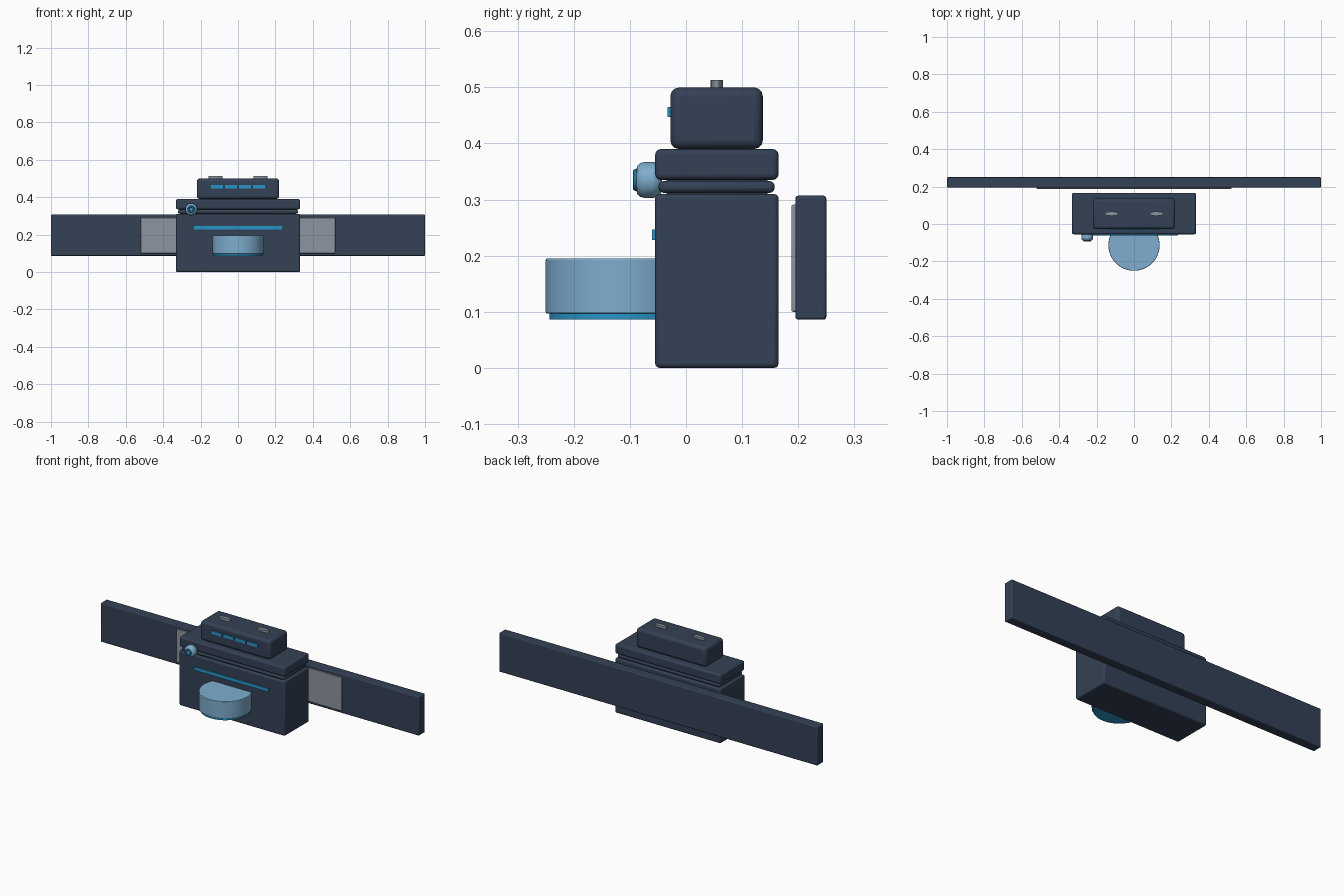
import bpy
from math import pi, radians

cube = bpy.data.objects.get("Cube")
if cube:
    bpy.data.objects.remove(cube, do_unlink=True)


def material(name, colour):
    m = bpy.data.materials.new(name)
    m.use_nodes = True
    m.diffuse_color = (*colour, 1)
    bsdf = next(n for n in m.node_tree.nodes if n.type == 'BSDF_PRINCIPLED')
    bsdf.inputs["Base Color"].default_value = (*colour, 1)
    return m


NAVY = material("dark slate", (0.034, 0.053, 0.09))
PALE = material("pale blue", (0.21, 0.42, 0.62))
BRIGHT = material("bright blue", (0.02, 0.30, 0.58))
GREY = material("metal grey", (0.26, 0.30, 0.35))


def finish(name, mat, bevel=0, segments=3):
    """Name and colour the active object, round its edges and shade it."""
    ob = bpy.context.object
    ob.name = name
    ob.data.materials.append(mat)
    bpy.ops.object.transform_apply(location=False, rotation=True, scale=True)
    if bevel:
        mod = ob.modifiers.new("rounded edges", 'BEVEL')
        mod.width = bevel
        mod.segments = segments
        mod.limit_method = 'ANGLE'
        mod.angle_limit = radians(40)
    bpy.ops.object.shade_smooth_by_angle(angle=radians(35))
    return ob


def box(name, mat, x, y, z, bevel=0):
    """Box from (low, high) ranges along each axis."""
    spans = (x, y, z)
    bpy.ops.mesh.primitive_cube_add(size=1, location=[(a + b) / 2 for a, b in spans])
    bpy.context.object.scale = [b - a for a, b in spans]
    return finish(name, mat, bevel)


def disc(name, mat, centre, radius, depth, bevel=0, tilt=0, squash=1):
    bpy.ops.mesh.primitive_cylinder_add(vertices=48, radius=radius, depth=depth,
                                        location=centre, rotation=(tilt, 0, 0))
    bpy.context.object.scale.y = squash
    return finish(name, mat, bevel)


# Housing: body, recessed seam, seam ring, lid and top module
box("body", NAVY, (-0.332, 0.332), (-0.055, 0.165), (0, 0.31), 0.008)
box("seam_core", NAVY, (-0.31, 0.31), (-0.035, 0.145), (0.30, 0.345))
box("seam_ring", NAVY, (-0.322, 0.322), (-0.049, 0.158), (0.312, 0.333), 0.009)
box("lid", NAVY, (-0.332, 0.332), (-0.055, 0.165), (0.335, 0.39), 0.01)
box("top_module", NAVY, (-0.22, 0.22), (-0.028, 0.137), (0.39, 0.50), 0.016)

# Light strips
box("front_strip", BRIGHT, (-0.235, 0.235), (-0.061, -0.05), (0.228, 0.247))
for i in range(4):
    x = -0.1125 + i * 0.075
    box(f"indicator_{i + 1}", BRIGHT, (x - 0.032, x + 0.032), (-0.033, -0.02), (0.447, 0.465))

# Top contacts
for side, x in (("right", -0.12), ("left", 0.12)):
    disc(f"{side}_contact", GREY, (x, 0.055, 0.504), 0.037, 0.018, squash=0.3)

# Round front dish with a bright underside
disc("dish", PALE, (0, -0.113, 0.146), 0.137, 0.098, 0.003)
disc("dish_base", BRIGHT, (0, -0.113, 0.093), 0.13, 0.014)

# Knob with a bright ring on its face
disc("knob", PALE, (-0.25, -0.066, 0.335), 0.032, 0.046, 0.015, tilt=pi / 2)
bpy.ops.mesh.primitive_torus_add(major_radius=0.014, minor_radius=0.006,
                                 major_segments=32, minor_segments=10,
                                 location=(-0.25, -0.089, 0.335), rotation=(pi / 2, 0, 0))
finish("knob_ring", BRIGHT)

# Belt and the backing plate between it and the body
box("belt", NAVY, (-1, 1), (0.195, 0.25), (0.086, 0.307), 0.005)
box("backing_plate", GREY, (-0.52, 0.52), (0.188, 0.20), (0.10, 0.291), 0.003)
